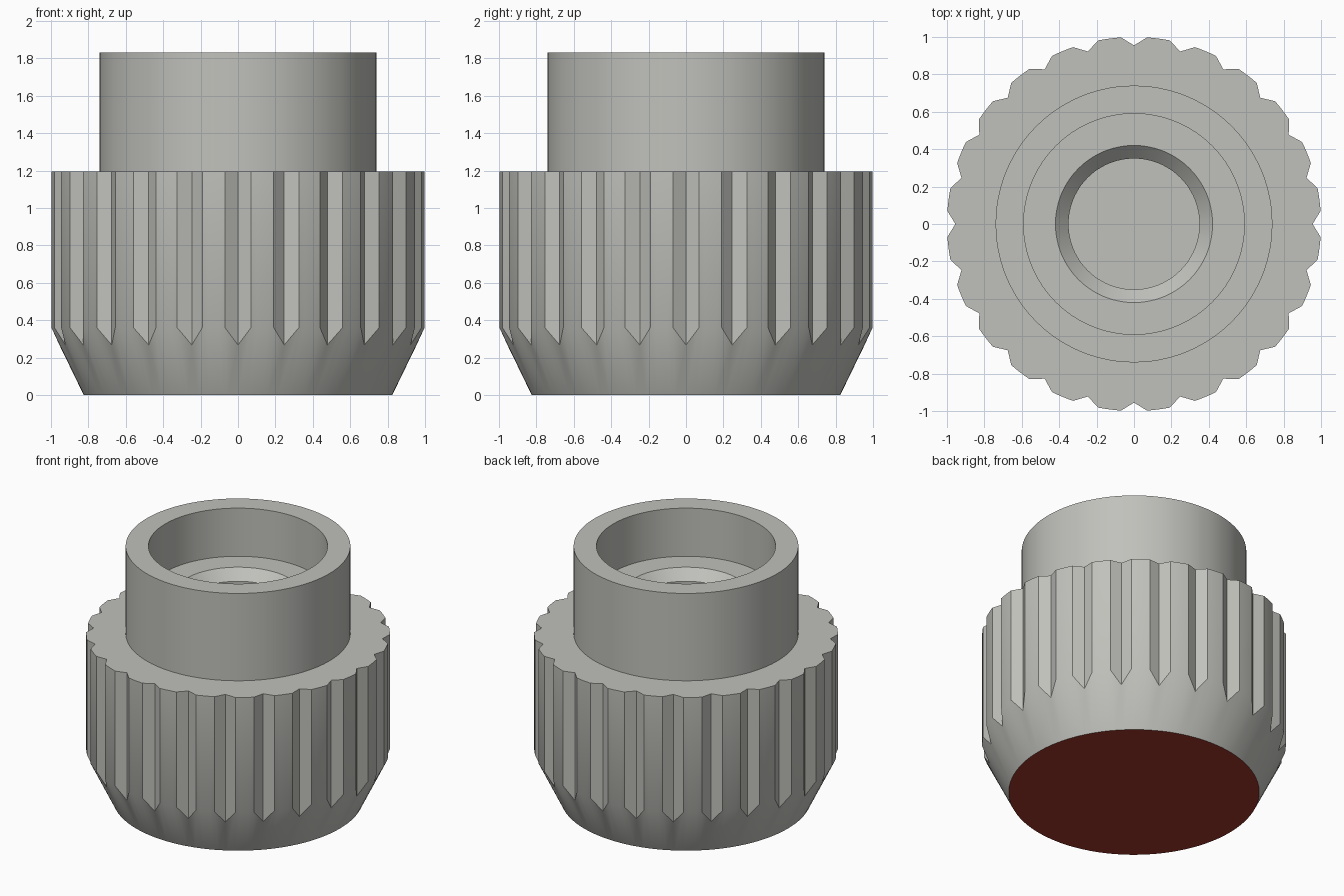
import bpy
import bmesh
from math import sin, cos, radians

if "Cube" in bpy.data.objects:
    bpy.data.objects.remove(bpy.data.objects["Cube"], do_unlink=True)


def material(name, colour):
    mat = bpy.data.materials.new(name)
    mat.use_nodes = True
    mat.diffuse_color = (*colour, 1)
    mat.node_tree.nodes["Principled BSDF"].inputs["Base Color"].default_value = (*colour, 1)
    return mat


GROOVES = 24
RIM, VALLEY, BASE = 1.0, 0.955, 0.825    # ridge, groove and foot radii
SHOULDER, BEVEL = 1.195, 0.36            # top of grip, top of bevel

# Angles across one groove and the ridge beside it; the groove sits at zero
pitch = 360 / GROOVES
steps = (-4, 0, 4, 5.75, 7.5, 9.25)
angles = [radians(g * pitch + s - 90) for g in range(GROOVES) for s in steps]
outline = [VALLEY if s == 0 else RIM for g in range(GROOVES) for s in steps]

bm = bmesh.new()


def loop(radii, heights):
    return [bm.verts.new((r * cos(a), r * sin(a), z))
            for a, r, z in zip(angles, radii, heights)]


def circle(radius, z):
    return loop([radius] * len(angles), [z] * len(angles))


# Foot, bevel cut by the grooves, and fluted grip
bevel_heights = [BEVEL * (r - BASE) / (RIM - BASE) for r in outline]
loops = [
    circle(BASE, 0),
    loop(outline, bevel_heights),
    loop(outline, [SHOULDER] * len(angles)),
]
# Collar, counterbore, chamfer and central hole
for radius, z in ((0.74, SHOULDER), (0.74, 1.83), (0.59, 1.83), (0.59, 1.48),
                  (0.42, 1.48), (0.35, 1.41), (0.35, 0.6)):
    loops.append(circle(radius, z))

for low, high in zip(loops, loops[1:]):
    for i in range(len(angles)):
        j = (i + 1) % len(angles)
        bm.faces.new((low[i], low[j], high[j], high[i]))
bm.faces.new(loops[-1])
underside = bm.faces.new(loops[0][::-1])
underside.material_index = 1
bm.normal_update()

mesh = bpy.data.meshes.new("fluted_knob")
bm.to_mesh(mesh)
bm.free()
mesh.materials.append(material("warm grey", (0.53, 0.53, 0.50)))
mesh.materials.append(material("dark red", (0.36, 0.04, 0.023)))

knob = bpy.data.objects.new("fluted_knob", mesh)
bpy.context.collection.objects.link(knob)
bpy.ops.object.select_all(action="DESELECT")
knob.select_set(True)
bpy.context.view_layer.objects.active = knob
bpy.ops.object.shade_smooth_by_angle(angle=radians(30))
